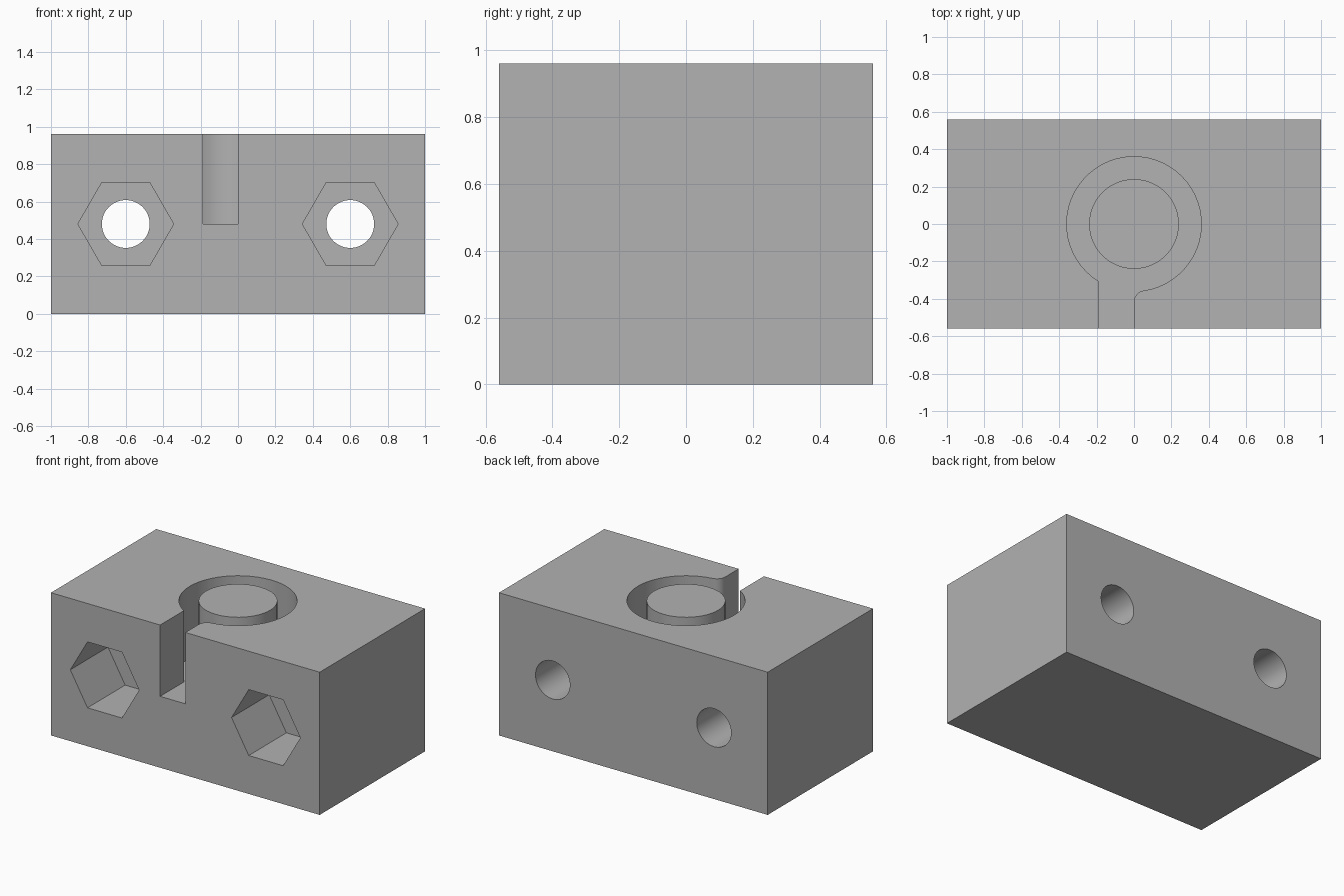
import bpy
import bmesh
from math import sin, cos, tau, pi, sqrt, asin, atan2
from mathutils import Matrix, Vector

cube = bpy.data.objects.get("Cube")
if cube:
    bpy.data.objects.remove(cube, do_unlink=True)

WIDTH, DEPTH, HEIGHT = 2.0, 1.12, 0.96
MID = HEIGHT / 2
FRONT = -DEPTH / 2
OVER = 0.1  # how far cutters reach past the block

grey = bpy.data.materials.new("plain grey")
grey.use_nodes = True
colour = (0.445, 0.445, 0.445, 1)
grey.diffuse_color = colour
grey.node_tree.nodes["Principled BSDF"].inputs["Base Color"].default_value = colour


def arc(cx, cy, r, start, end, steps):
    """Points along an arc, both ends included."""
    angles = [start + (end - start) * i / steps for i in range(steps + 1)]
    return [(cx + r * cos(a), cy + r * sin(a)) for a in angles]


def prism(name, outline, length, matrix):
    """Extrude an outline along its local z, then place it."""
    bm = bmesh.new()
    face = bm.faces.new([bm.verts.new((x, y, 0)) for x, y in outline])
    top = bmesh.ops.extrude_face_region(bm, geom=[face])["geom"]
    bmesh.ops.translate(bm, vec=Vector((0, 0, length)),
                        verts=[v for v in top if isinstance(v, bmesh.types.BMVert)])
    bmesh.ops.transform(bm, matrix=matrix, verts=bm.verts)
    bmesh.ops.recalc_face_normals(bm, faces=bm.faces)
    mesh = bpy.data.meshes.new(name)
    bm.to_mesh(mesh)
    bm.free()
    mesh.materials.append(grey)
    obj = bpy.data.objects.new(name, mesh)
    bpy.context.collection.objects.link(obj)
    return obj


def subtract(target, cutter):
    """Cut one solid from another and discard the cutter."""
    mod = target.modifiers.new("cut", "BOOLEAN")
    mod.operation = "DIFFERENCE"
    mod.solver = "EXACT"
    mod.object = cutter
    bpy.context.view_layer.objects.active = target
    bpy.ops.object.modifier_apply(modifier=mod.name)
    bpy.data.objects.remove(cutter, do_unlink=True)


def polygon(r, sides):
    return arc(0, 0, r, 0, tau, sides)[:-1]


# Solid block
half_x, half_y = WIDTH / 2, DEPTH / 2
corners = [(-half_x, -half_y), (half_x, -half_y), (half_x, half_y), (-half_x, half_y)]
block = prism("clamp_block", corners, HEIGHT, Matrix())

# Ring groove with an outlet slot to the front, one edge of it rounded
RING, POST, SLOT, FILLET = 0.36, 0.24, -0.1875, 0.06
fillet_y = -sqrt((RING + FILLET) ** 2 - FILLET ** 2)
ring_start = atan2(fillet_y, FILLET)
ring_end = pi + asin(sqrt(RING ** 2 - SLOT ** 2) / RING)
groove_outline = (
    [(SLOT, FRONT - OVER), (0, FRONT - OVER)]
    + arc(FILLET, fillet_y, FILLET, pi, ring_start + pi, 8)
    + arc(0, 0, RING, ring_start, ring_end, 48)[1:]
)
groove = prism("groove_cutter", groove_outline, HEIGHT, Matrix.Translation((0, 0, MID)))
post = prism("post_cutter", polygon(POST, 48), 2 * HEIGHT, Matrix())
subtract(groove, post)
subtract(block, groove)

# Bolt holes through the block, with hexagonal nut pockets at the front
for x in (-0.6, 0.6):
    place = Matrix.Translation((x, FRONT - OVER, MID)) @ Matrix.Rotation(-pi / 2, 4, "X")
    subtract(block, prism("nut_cutter", polygon(0.256, 6), 0.4 + OVER, place))
    subtract(block, prism("bolt_cutter", polygon(0.128, 48), DEPTH + 2 * OVER, place))

bpy.ops.object.select_all(action="DESELECT")
block.select_set(True)
bpy.context.view_layer.objects.active = block
bpy.ops.object.shade_smooth_by_angle(angle=pi / 6)
